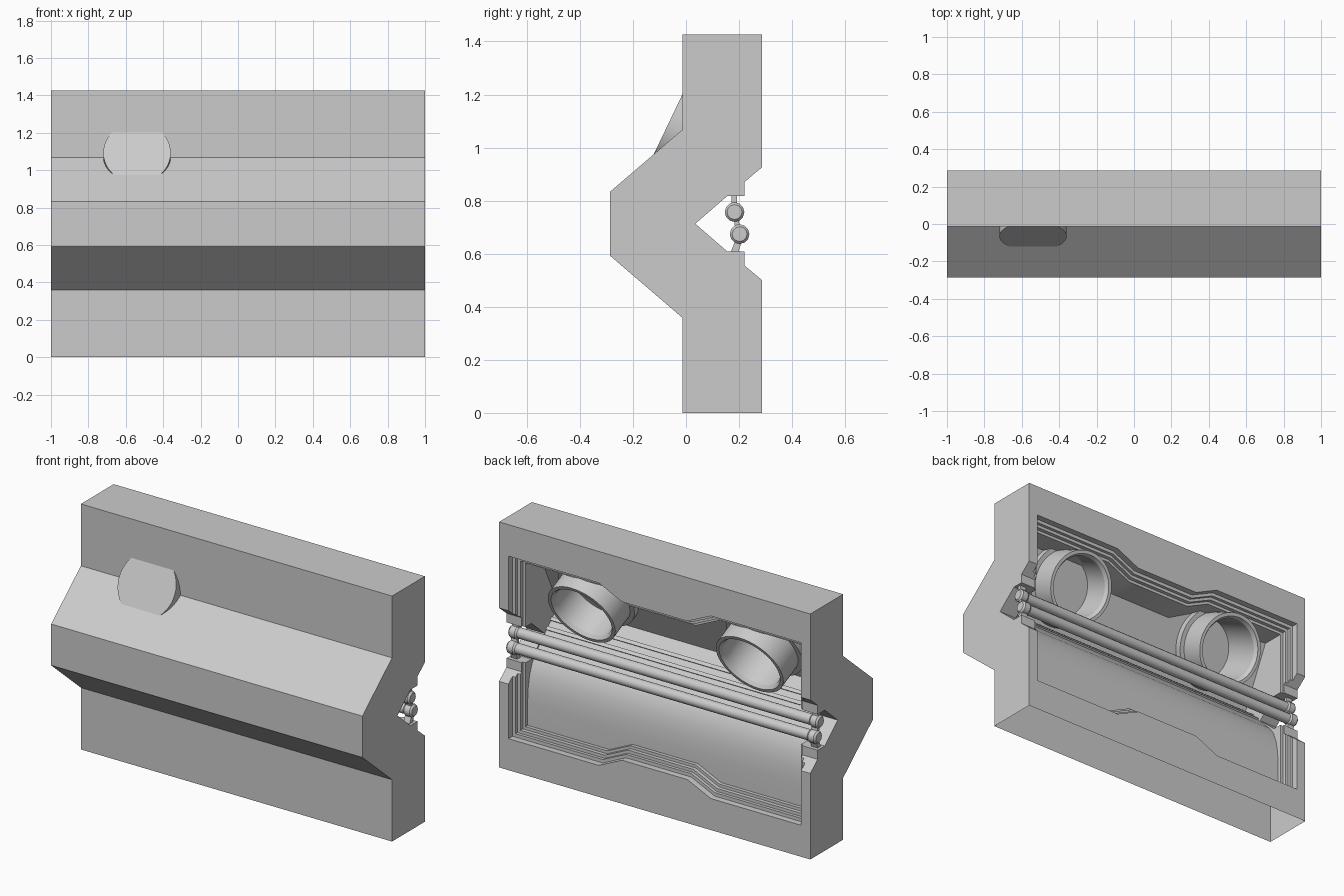
import bpy, bmesh, math
from mathutils import Vector, Matrix

if "Cube" in bpy.data.objects:
    bpy.data.objects.remove(bpy.data.objects["Cube"], do_unlink=True)

GREY = (0.6, 0.6, 0.6, 1)
grey = bpy.data.materials.new("plain_grey")
grey.use_nodes = True
grey.diffuse_color = GREY
grey.node_tree.nodes["Principled BSDF"].inputs["Base Color"].default_value = GREY

MID = 0.713                                  # height of the hinge line
AXIS = Vector((0, -0.902, 0.431))            # direction the sockets point


def finish(name, bm, smooth=False):
    bmesh.ops.recalc_face_normals(bm, faces=bm.faces)
    mesh = bpy.data.meshes.new(name)
    bm.to_mesh(mesh)
    bm.free()
    obj = bpy.data.objects.new(name, mesh)
    bpy.context.collection.objects.link(obj)
    mesh.materials.append(grey)
    if smooth:
        smooth_angle(obj)
    return obj


def select_only(obj):
    bpy.ops.object.select_all(action='DESELECT')
    obj.select_set(True)
    bpy.context.view_layer.objects.active = obj


def smooth_angle(obj):
    select_only(obj)
    bpy.ops.object.shade_smooth_by_angle(angle=math.radians(32))


def prism(name, points, place, a, b):
    """Extrude a flat outline from a to b; place(p, q, t) gives the 3D point."""
    bm = bmesh.new()
    ends = [[bm.verts.new(place(p, q, t)) for p, q in points] for t in (a, b)]
    n = len(points)
    bm.faces.new(ends[0])
    bm.faces.new(ends[1])
    for i in range(n):
        j = (i + 1) % n
        bm.faces.new((ends[0][i], ends[0][j], ends[1][j], ends[1][i]))
    return finish(name, bm)


def along_x(y, z, t):
    return (t, y, z)


def along_y(x, z, t):
    return (x, t, z)


def lathe(name, profile, origin, axis, steps=48):
    """Turn (radius, distance) points about an axis."""
    bm = bmesh.new()
    turn = axis.to_track_quat('Z', 'Y').to_matrix().to_4x4()
    verts = [bm.verts.new((r, 0, d)) for r, d in profile]
    edges = [bm.edges.new((verts[i], verts[(i + 1) % len(verts)])) for i in range(len(verts))]
    bmesh.ops.spin(bm, geom=verts + edges, cent=(0, 0, 0), axis=(0, 0, 1),
                   angle=math.tau, steps=steps)
    bmesh.ops.remove_doubles(bm, verts=bm.verts, dist=0.0005)
    bmesh.ops.dissolve_degenerate(bm, edges=bm.edges, dist=0.0001)
    bm.transform(Matrix.Translation(origin) @ turn)
    return finish(name, bm, True)


def combine(obj, tool, operation):
    mod = obj.modifiers.new("cut", 'BOOLEAN')
    mod.object, mod.operation, mod.solver = tool, operation, 'EXACT'
    select_only(obj)
    bpy.ops.object.modifier_apply(modifier=mod.name)
    bpy.data.objects.remove(tool, do_unlink=True)


def rim(half_x, half_z):
    """Opening outline, narrower in the middle of its top and bottom."""
    top = [(half_x, half_z), (0.36, half_z), (0.21, half_z - 0.07)]
    top += [(-x, z) for x, z in reversed(top)]
    return [(x, MID + z) for x, z in top] + [(x, MID - z) for x, z in reversed(top)]


# Case body: the upper half of the section, mirrored about the hinge notch
half = [(0.155, 0.817), (0.22, 0.817), (0.22, 0.87), (0.287, 0.926), (0.287, 2 * MID),
        (-0.014, 2 * MID), (-0.014, 1.067), (-0.287, 0.833)]
section = [(0.035, MID)] + half + [(y, 2 * MID - z) for y, z in reversed(half)]
body = prism("case_body", section, along_x, -1, 1)

# Stepped sealing rim round the opening
for half_x, half_z, floor in ((0.94, 0.53, 0.25), (0.92, 0.51, 0.232), (0.902, 0.492, 0.21)):
    combine(body, prism("rim_cutter", rim(half_x, half_z), along_y, floor, 0.4), 'DIFFERENCE')

# Interior: tilted upper back wall, slope through the hinge, shallow lower tray
hollow = prism("hollow_cutter", [
    (0.4, 1.3), (0.133, 1.3), (-0.091, 0.83), (0.12, 0.625), (0.15, 0.58), (0.172, 0.52),
    (0.185, 0.45), (0.19, 0.37), (0.19, 0.1), (0.4, 0.1)], along_x, -0.95, 0.95)
combine(hollow, prism("opening_cutter", rim(0.885, 0.475), along_y, -0.4, 0.5), 'INTERSECT')
combine(body, hollow, 'DIFFERENCE')

# Socket centres lie on the axis through the front disc; distances are measured along it
base = Vector((0, -0.065, 1.093)) - AXIS * 0.23
right_base = base + Vector((-0.54, 0, 0))
left_base = base + Vector((0.54, 0, 0))
combine(body, lathe("bore_cutter", [(0, 0), (0.177, 0), (0.177, 0.215), (0, 0.215)],
                    right_base, AXIS), 'DIFFERENCE')

# The case is open underneath
bm = bmesh.new()
bm.from_mesh(body.data)
under = [f for f in bm.faces if f.calc_center_median().z < 0.001]
bmesh.ops.delete(bm, geom=under, context='FACES')
bm.to_mesh(body.data)
bm.free()
smooth_angle(body)

# Round sockets: the right one passes through the front, the left one stays inside
outer = [(0.175, -0.03), (0.188, -0.05), (0.208, -0.05), (0.208, 0.10), (0.235, 0.10),
         (0.235, 0.155)]
lathe("right_socket", [(0, 0.21), (0.175, 0.21)] + outer
      + [(0.18, 0.155), (0.18, 0.23), (0, 0.23)], right_base, AXIS)
lathe("left_socket", [(0, 0.135), (0.175, 0.135)] + outer + [(0, 0.155)], left_base, AXIS)

# Low sealing ridges along the hinge slope
for name, y, z in (("upper_ridge", -0.03, 0.771), ("lower_ridge", 0.01, 0.732)):
    prism(name, [(y - 0.012, z), (y - 0.002, z + 0.014), (y + 0.014, z), (y, z - 0.012)],
          along_x, -0.885, 0.885)

# Hinge rods with collars at both ends
for name, y, z in (("upper_rod", 0.183, 0.757), ("lower_rod", 0.202, 0.674)):
    ends = [(0, 0.995), (0.028, 0.995), (0.037, 0.985), (0.037, 0.95), (0.03, 0.94)]
    lathe(name, ends + [(r, -d) for r, d in reversed(ends)],
          Vector((0, y, z)), Vector((1, 0, 0)), 12)

# Hinge tabs joining the rods to the case and each other
for side, x in (("left", 0.965), ("right", -0.965)):
    for name, pts in (
            ("upper_tab", [(0.172, 0.76), (0.192, 0.76), (0.192, 0.825), (0.172, 0.825)]),
            ("lower_tab", [(0.19, 0.66), (0.215, 0.66), (0.195, 0.60), (0.17, 0.61)]),
            ("link", [(0.178, 0.74), (0.195, 0.745), (0.206, 0.69), (0.188, 0.685)])):
        prism(side + "_hinge_" + name, pts, along_x, x - 0.02, x + 0.02)
